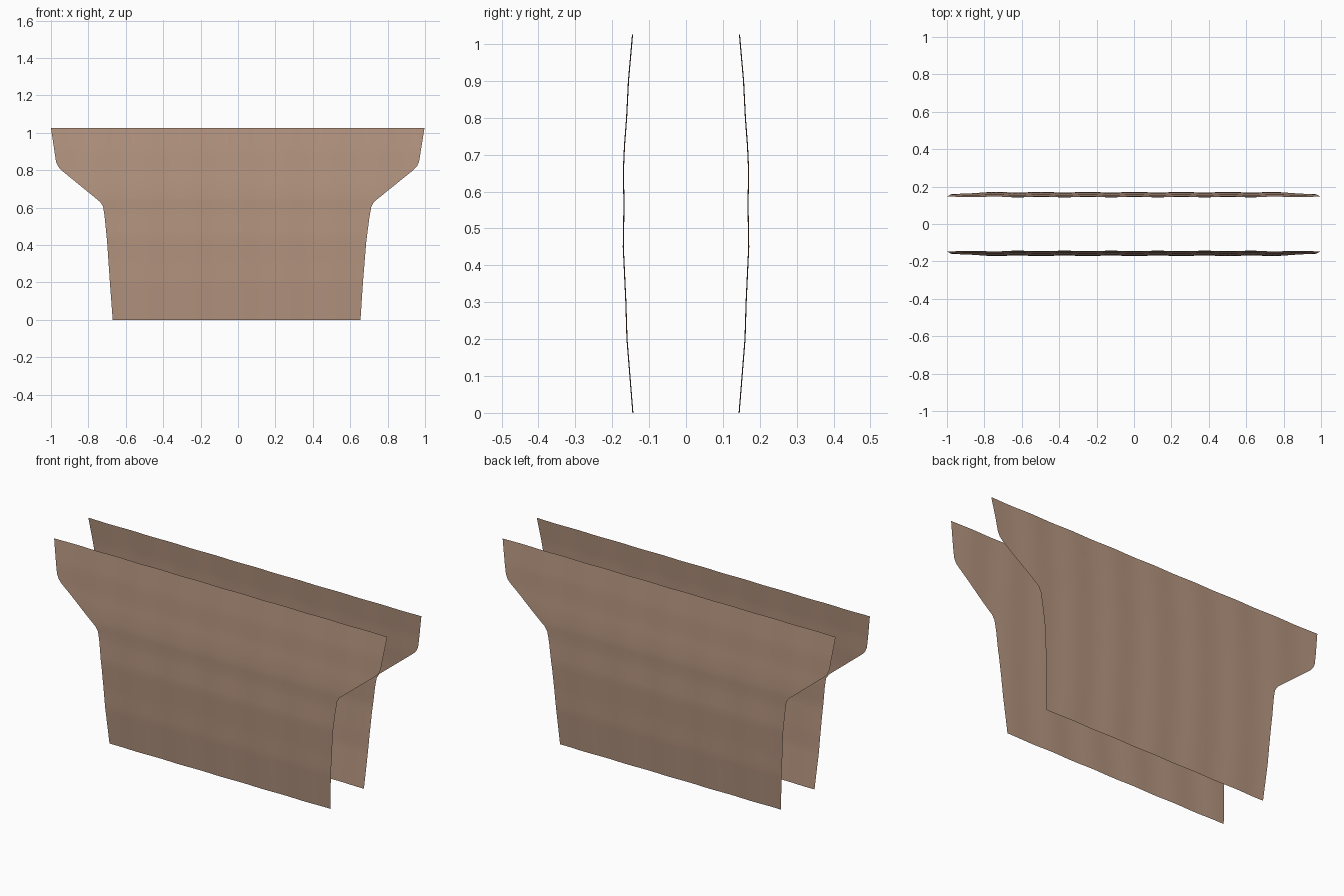
import bpy, bmesh, math

if "Cube" in bpy.data.objects:
    bpy.data.objects.remove(bpy.data.objects["Cube"])

# Half outlines as (z, left x, right x), hem to shoulder line
OUTLINE = [(0, -0.67, 0.655), (0.2, -0.685, 0.668), (0.42, -0.70, 0.686), (0.55, -0.713, 0.703),
           (0.605, -0.721, 0.713), (0.63, -0.737, 0.727), (0.645, -0.755, 0.745),
           (0.80, -0.945, 0.937), (0.82, -0.962, 0.957), (0.845, -0.973, 0.968), (1.025, -1.0, 0.997)]
# Distance of the cloth from the middle plane, by height
BULGE = [(0, 0.144), (0.1, 0.152), (0.2, 0.160), (0.3, 0.163), (0.45, 0.170), (0.57, 0.168),
         (0.65, 0.170), (0.72, 0.167), (0.8, 0.161), (0.9, 0.156), (1.025, 0.145)]
COLS = 64


def sample(table, z):
    for a, b in zip(table, table[1:]):
        if z <= b[0] + 1e-9:
            t = (z - a[0]) / (b[0] - a[0])
            return [p + (q - p) * t for p, q in zip(a[1:], b[1:])]
    return table[-1][1:]


cloth = bpy.data.materials.new("tan_cloth")
cloth.diffuse_color = (0.46, 0.30, 0.215, 1)
cloth.use_nodes = True
cloth.node_tree.nodes["Principled BSDF"].inputs["Base Color"].default_value = cloth.diffuse_color


def panel(name, side):
    """One open sheet of the garment, softly rippled."""
    bm = bmesh.new()
    base = [1.025 * i / 41 for i in range(42)]
    corners = [p[0] for p in OUTLINE]
    levels = sorted(corners + [z for z in base if all(abs(z - c) > 0.008 for c in corners)])
    rows = []
    for z in levels:
        left, right = sample(OUTLINE, z)
        depth = sample(BULGE, z)[0]
        row = []
        for i in range(COLS + 1):
            x = left + (right - left) * i / COLS
            ripple = 0.0015 * math.sin(2 * math.pi * x / 0.25 + 1.5)
            row.append(bm.verts.new((x, side * (depth + ripple), z)))
        rows.append(row)
    for lo, hi in zip(rows, rows[1:]):
        for i in range(COLS):
            quad = [lo[i], lo[i + 1], hi[i + 1], hi[i]]
            face = bm.faces.new(quad if side < 0 else quad[::-1])
            face.smooth = True
    mesh = bpy.data.meshes.new(name)
    bm.to_mesh(mesh)
    bm.free()
    mesh.materials.append(cloth)
    bpy.context.collection.objects.link(bpy.data.objects.new(name, mesh))


# Front and back shirt panels
panel("front_panel", -1)
panel("back_panel", 1)
